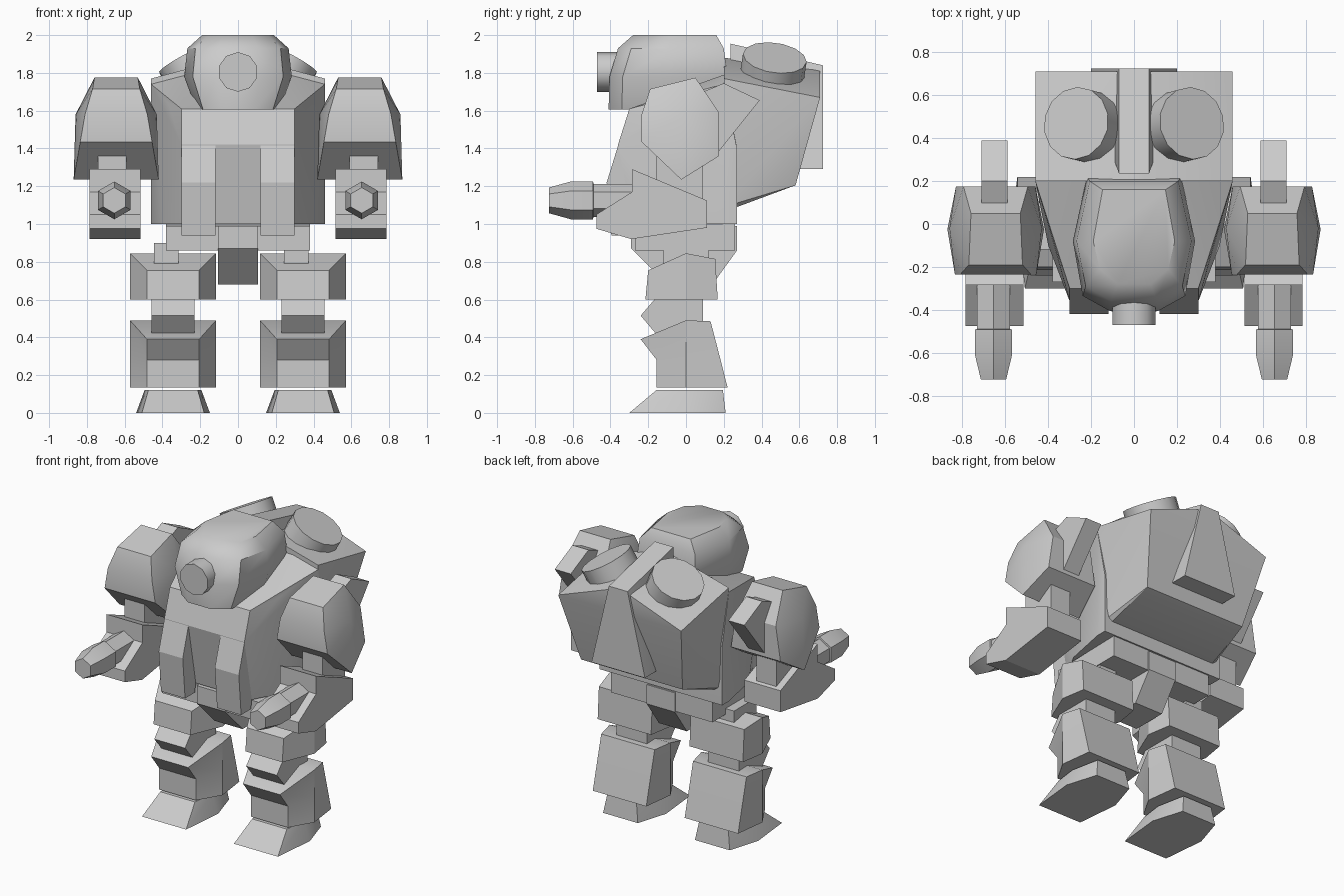
import bpy, bmesh, math
from mathutils import Vector, Matrix

if "Cube" in bpy.data.objects:
    bpy.data.objects.remove(bpy.data.objects["Cube"])


def finish(bm, name, angle=25):
    bmesh.ops.recalc_face_normals(bm, faces=bm.faces)
    me = bpy.data.meshes.new(name)
    bm.to_mesh(me)
    bm.free()
    ob = bpy.data.objects.new(name, me)
    bpy.context.collection.objects.link(ob)
    bpy.ops.object.select_all(action='DESELECT')
    ob.select_set(True)
    bpy.context.view_layer.objects.active = ob
    bpy.ops.object.shade_smooth_by_angle(angle=math.radians(angle))
    return ob


def hull(name, pts):
    """Convex solid around points."""
    bm = bmesh.new()
    vs = [bm.verts.new(p) for p in pts]
    r = bmesh.ops.convex_hull(bm, input=vs)
    bmesh.ops.delete(bm, geom=[v for v in bm.verts if not v.link_faces], context='VERTS')
    bmesh.ops.dissolve_limit(bm, angle_limit=0.03, verts=bm.verts, edges=bm.edges)
    return finish(bm, name)


def loft(name, rings, split_cap=False, angle=25):
    """Skin through rings; split_cap folds six-point caps along their middle."""
    bm = bmesh.new()
    rs = [[bm.verts.new(p) for p in r] for r in rings]
    n = len(rs[0])
    for a, b in zip(rs, rs[1:]):
        for i in range(n):
            j = (i + 1) % n
            bm.faces.new((a[i], a[j], b[j], b[i]))
    for r in (rs[0], rs[-1]):
        if split_cap:
            bm.faces.new((r[0], r[1], r[2], r[5]))
            bm.faces.new((r[2], r[3], r[4], r[5]))
        else:
            bm.faces.new(r)
    return finish(bm, name, angle)


def prism(name, prof, x0, x1):
    """Side profile (y, z) extruded across x."""
    return loft(name, [[(x, y, z) for y, z in prof] for x in (x0, x1)], angle=10)


def sym(pts):
    return [(s * x, y, z) for x, y, z in pts for s in (-1, 1)]


# Head
def head_ring(z, w, yf, yb):
    half = [(.40 * w, yf), (.84 * w, yf + .07), (w, -.08), (.77 * w, yb)]
    return [(x, y, z) for x, y in half] + [(-x, y, z) for x, y in reversed(half)]


loft("head", [head_ring(1.605, .22, -.41, .20), head_ring(1.78, .285, -.405, .22),
              head_ring(1.93, .268, -.36, .20), head_ring(2.0, .19, -.28, .16)], angle=40)


def cylinder(name, radius, depth, sides, centre, axis):
    bm = bmesh.new()
    rot = Vector((0, 0, 1)).rotation_difference(Vector(axis)).to_matrix().to_4x4()
    bmesh.ops.create_cone(bm, cap_ends=True, segments=sides, radius1=radius, radius2=radius,
                          depth=depth, matrix=Matrix.Translation(centre) @ rot)
    return finish(bm, name, 40)


cylinder("head_lens", .105, .16, 10, (0, -.39, 1.805), (0, -1, 0))

# Torso
hull("torso", sym([(.30, -.30, 1.61), (.30, -.36, 1.42), (.30, -.28, 1.0),
                   (.37, -.10, 1.64), (.46, .20, 1.74), (.27, .20, 1.79),
                   (.46, .20, 1.0), (.46, .27, 1.4), (.46, .27, 1.0), (.40, -.10, 1.0)]))
# Pelvis and crotch guard
hull("pelvis", sym([(.38, -.27, .99), (.38, .26, 1.0), (.38, -.27, .86), (.38, .26, .86)]))
prism("crotch_guard", [(-.29, .99), (.27, .99), (.27, .86), (.14, .68), (-.10, .68), (-.29, .87)],
      -.105, .105)

# Backpack with sloped top, central spine
hull("backpack", sym([(.05, .2, 1.88), (.05, .71, 1.82), (.46, .2, 1.77), (.46, .71, 1.67),
                      (.38, .58, 1.205), (.40, .27, 1.09), (.44, .2, 1.09)]))
hull("backpack_spine", sym([(.07, .235, 1.955), (.07, .725, 1.84), (.20, .725, 1.29),
                            (.20, .60, 1.29), (.07, .235, 1.75)]))

for s, side in ((-1, "right"), (1, "left")):
    # Chest flap
    prism(side + "_chest_flap", [(-.355, 1.43), (-.42, 1.22), (-.395, .94), (-.29, .94), (-.22, 1.43)],
          s * .12, s * .30)

    # Exhaust
    ax = Vector((s * math.sin(.49), .13, math.cos(.49))).normalized()
    cylinder(side + "_exhaust", .17, .2, 14, Vector((s * .27, .47, 1.88)) - ax * .1, ax)

    # Shoulder pad
    cx = s * .645
    pad = [(.125, -.19, 1.715), (.115, .05, 1.775), (.15, .175, 1.59), (.185, .175, 1.36),
           (.19, -.235, 1.435), (.165, -.235, 1.58),
           (.215, -.02, 1.58), (.225, -.025, 1.235)]
    hull(side + "_shoulder_pad", [(cx + x, y, z) for x, y, z in sym(pad)])
    prism(side + "_shoulder_fin", [(.09, 1.70), (.20, 1.745), (.39, 1.655), (.17, 1.38), (.09, 1.40)],
          s * .59, s * .71)

    # Arm
    prism(side + "_upper_arm", [(-.155, 1.4), (.09, 1.4), (.09, 1.05), (-.155, 1.05)], s * .59, s * .74)
    prism(side + "_forearm", [(-.285, 1.29), (.11, 1.125), (.11, .98), (-.29, .92),
                              (-.475, .975), (-.475, 1.05), (-.285, 1.17)], s * .515, s * .785)
    # Gun barrel
    rings = []
    for y, r in ((-.24, .088), (-.49, .088), (-.492, .1), (-.61, .1), (-.725, .068)):
        rings.append([(s * .655 + r * math.sin(k * math.pi / 3), y, 1.125 + r * math.cos(k * math.pi / 3))
                      for k in range(6)])
    loft(side + "_gun", rings)

    # Leg
    lx = s * .344

    def leg_ring(yf, zf, zm, yb, zb):
        half = [(-.138, yf, zf), (.138, yf, zf), (.228, 0, zm), (.2, yb, zb), (-.2, yb, zb), (-.228, 0, zm)]
        return [(lx + x, y, z) for x, y, z in half]

    loft(side + "_thigh", [leg_ring(-.2, .755, .845, .155, .815), leg_ring(-.215, .60, .60, .168, .60)], True)
    prism(side + "_knee", [(-.15, .62), (-.24, .515), (-.16, .42), (.09, .42), (.09, .62)],
          lx - .115, lx + .115)
    prism(side + "_hip", [(-.12, .9), (.12, .9), (.12, .7), (-.12, .7)], lx - .1, lx + .03)
    loft(side + "_calf", [leg_ring(-.24, .39, .49, .13, .485), leg_ring(-.155, .28, .30, .178, .30),
                          leg_ring(-.155, .135, .135, .22, .135)], True)
    # Foot
    foot = [(.165, -.30, 0), (.195, 0, 0), (.13, .21, 0),
            (.13, -.155, .122), (.15, 0, .122), (.11, .195, .122)]
    hull(side + "_foot", [(lx + x, y, z) for x, y, z in sym(foot)])
